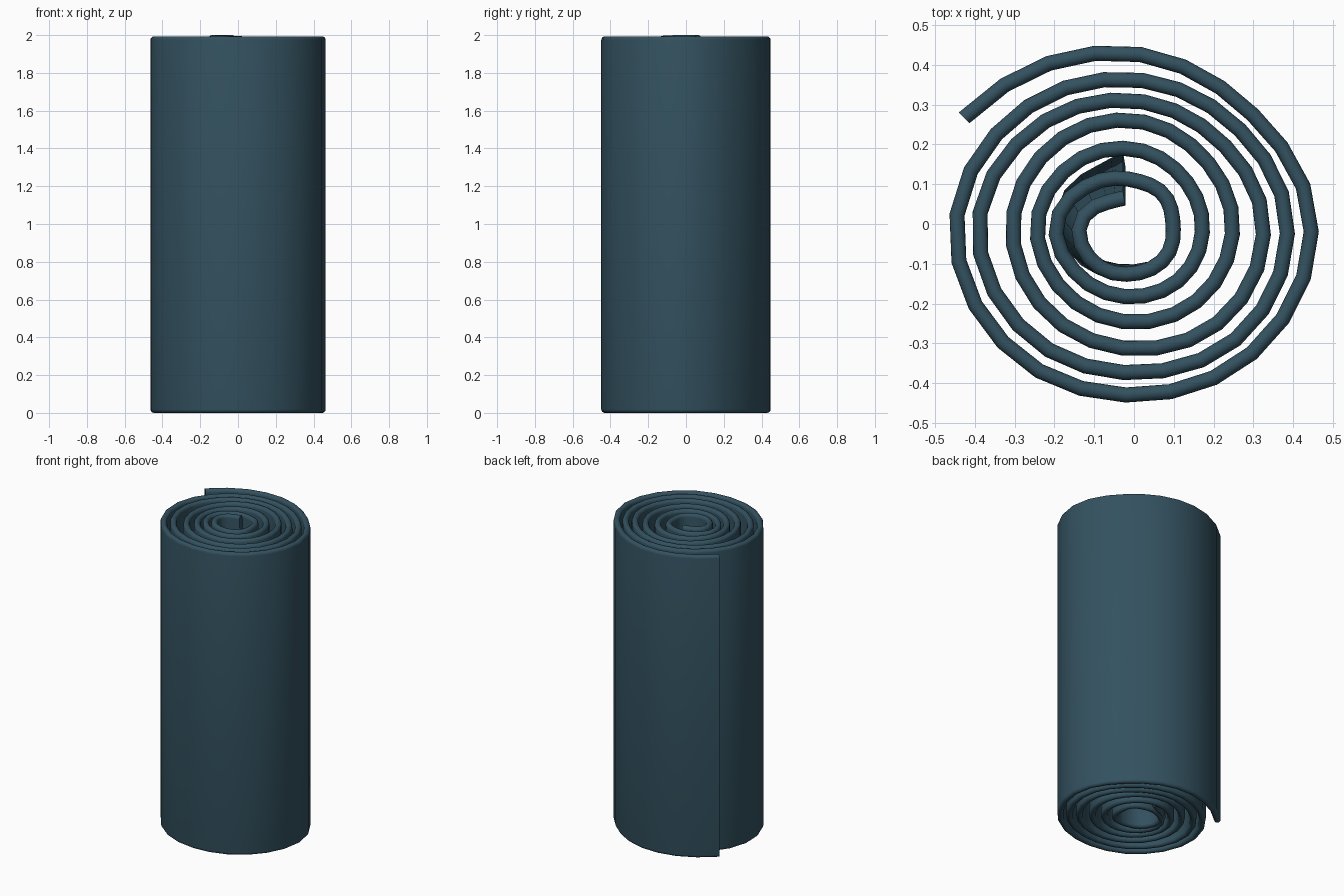
import bpy, bmesh, math
from mathutils import Vector

cube = bpy.data.objects.get("Cube")
if cube:
    bpy.data.objects.remove(cube, do_unlink=True)

HALF = 0.019      # half thickness of the sheet
HEIGHT = 1.993
START, END = 0.711, 49.53   # trimmed ends, in eighths of a turn

# Roll radius at every eighth of a turn, clockwise from the left
radii = [.56,
         .48, .428, .405, .445, .44, .43, .443, .447,
         .40, .363, .355, .385, .387, .374, .385, .39,
         .345, .31, .30, .325, .327, .314, .31, .305,
         .283, .26, .242, .248, .25, .247, .245, .243,
         .215, .188, .17, .172, .18, .183, .19, .195,
         .145, .11, .105, .098, .115, .125, .14, .135,
         .08, .065]


def radius(t):
    """Smooth interpolation through the listed radii."""
    i = int(t)
    f = t - i
    a, b, c, d = (radii[max(0, min(len(radii) - 1, i + k))] for k in (-1, 0, 1, 2))
    return b + 0.5 * f * (c - a + f * (2*a - 5*b + 4*c - d + f * (3*(b - c) + d - a)))


def centre(t):
    angle = math.pi - t * math.pi / 4
    return Vector((math.cos(angle), math.sin(angle), 0)) * radius(t)


def section():
    """Tall thin cross-section with rounded top and bottom: (offset, height)."""
    steps = 8
    arc = [math.pi * k / steps for k in range(steps + 1)]
    top = [(HALF * math.cos(a), HEIGHT - HALF + HALF * math.sin(a)) for a in arc]
    bottom = [(-x, HEIGHT - z) for x, z in top]
    return top + bottom


def place(t, offset, z):
    tangent = (centre(t + 0.02) - centre(t - 0.02)).normalized()
    p = centre(t) + Vector((-tangent.y, tangent.x, 0)) * offset
    # The innermost flap leans outward towards its foot
    u = max(0, (t - 45.5) / (END - 45.5))
    lean = 1 - z / HEIGHT
    p.x -= 0.04 * math.sin(math.pi * u) * lean
    p.y += 0.1 * u ** 1.5 * lean
    p.z = z + 0.007 * min(1, 2 * u)
    return p


# Rolled sheet: sweep the section along the spiral
bm = bmesh.new()
count = round((END - START) * 3)
rings = []
for k in range(count + 1):
    t = START + (END - START) * k / count
    rings.append([bm.verts.new(place(t, o, z)) for o, z in section()])
for r, s in zip(rings, rings[1:]):
    for j in range(len(r)):
        n = (j + 1) % len(r)
        bm.faces.new((r[j], r[n], s[n], s[j]))
bm.faces.new(rings[0])
bm.faces.new(rings[-1])
bmesh.ops.recalc_face_normals(bm, faces=bm.faces)

mesh = bpy.data.meshes.new("rolled_mat")
bm.to_mesh(mesh)
bm.free()
mat_object = bpy.data.objects.new("rolled_mat", mesh)
bpy.context.collection.objects.link(mat_object)

# Dark slate blue
slate = bpy.data.materials.new("slate_blue")
slate.use_nodes = True
colour = (0.033, 0.083, 0.115, 1)
slate.diffuse_color = colour
slate.node_tree.nodes["Principled BSDF"].inputs["Base Color"].default_value = colour
mesh.materials.append(slate)

bpy.ops.object.select_all(action='DESELECT')
mat_object.select_set(True)
bpy.context.view_layer.objects.active = mat_object
bpy.ops.object.shade_smooth_by_angle(angle=math.radians(40))
